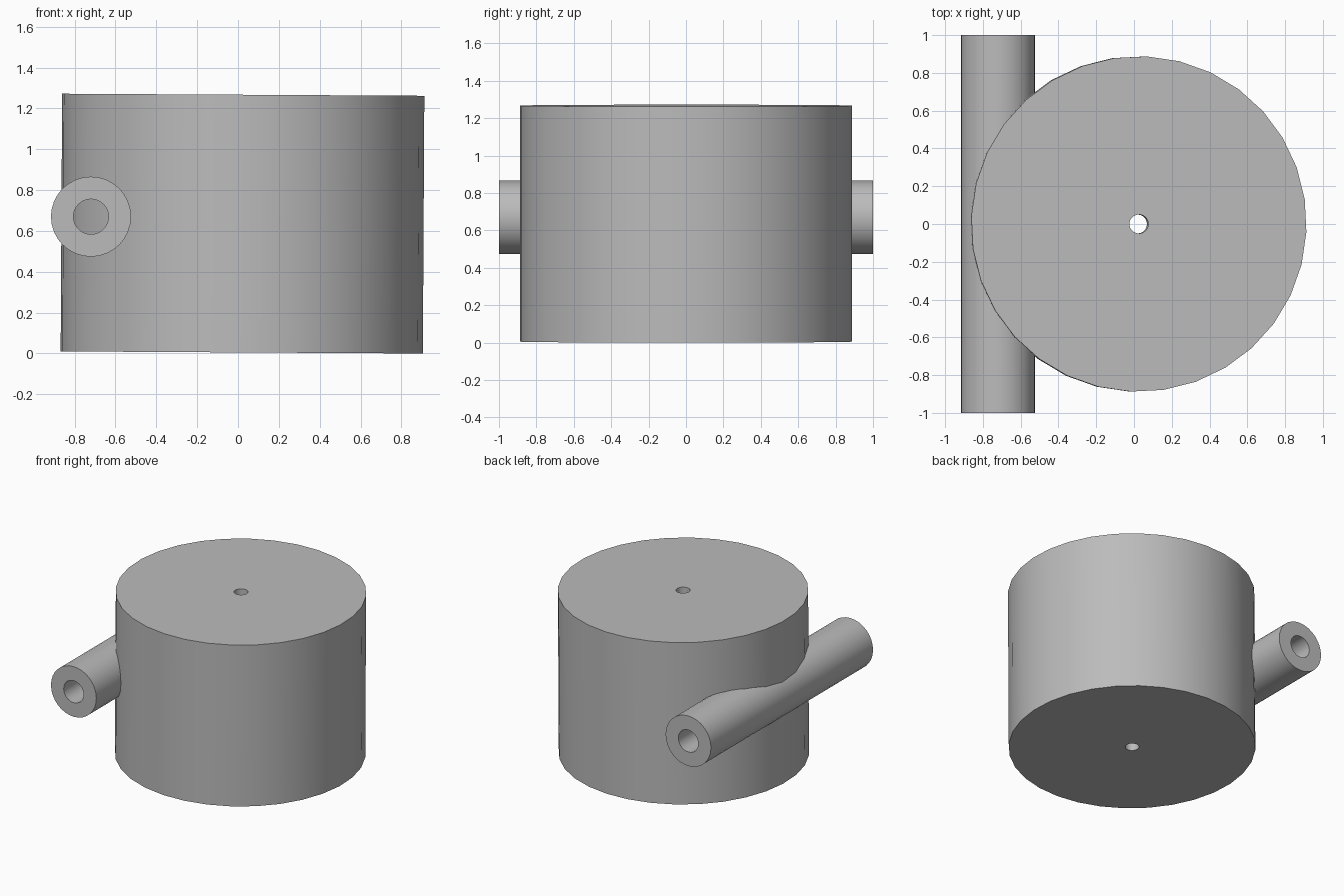
import bpy
import bmesh
from math import cos, sin, pi, radians

if "Cube" in bpy.data.objects:
    bpy.data.objects.remove(bpy.data.objects["Cube"], do_unlink=True)

# single plain grey
grey = bpy.data.materials.new("plain_grey")
grey.use_nodes = True
color = (0.5, 0.5, 0.5, 1)
grey.diffuse_color = color
grey.node_tree.nodes["Principled BSDF"].inputs["Base Color"].default_value = color


def bored_cylinder(name, radius, bore, length, phase, location, rotation):
    """Cylinder along local z with a hole running right through it."""
    sides = 32
    bm = bmesh.new()
    half = length / 2
    profile = [(radius, -half), (radius, half), (bore, half), (bore, -half)]
    rings = []
    for r, z in profile:
        angles = [phase + 2 * pi * i / sides for i in range(sides)]
        rings.append([bm.verts.new((r * cos(a), r * sin(a), z)) for a in angles])
    for k, ring in enumerate(rings):
        above = rings[(k + 1) % len(rings)]
        for i in range(sides):
            j = (i + 1) % sides
            bm.faces.new((ring[i], ring[j], above[j], above[i]))
    bmesh.ops.recalc_face_normals(bm, faces=bm.faces)
    mesh = bpy.data.meshes.new(name)
    bm.to_mesh(mesh)
    bm.free()
    mesh.materials.append(grey)
    obj = bpy.data.objects.new(name, mesh)
    bpy.context.collection.objects.link(obj)
    obj.location = location
    obj.rotation_euler = rotation
    bpy.ops.object.select_all(action="DESELECT")
    obj.select_set(True)
    bpy.context.view_layer.objects.active = obj
    bpy.ops.object.shade_smooth_by_angle(angle=radians(30))
    return obj


# large drum, leaning very slightly, with a small centre hole
bored_cylinder("drum", 0.888, 0.05, 1.262, radians(-2.75),
               (0.022, 0, 0.636), (0, radians(0.33), 0))

# side pipe running front to back, partly sunk into the drum
bored_cylinder("side_pipe", 0.196, 0.086, 2, 0,
               (-0.72, 0, 0.67), (radians(90), 0, 0))
